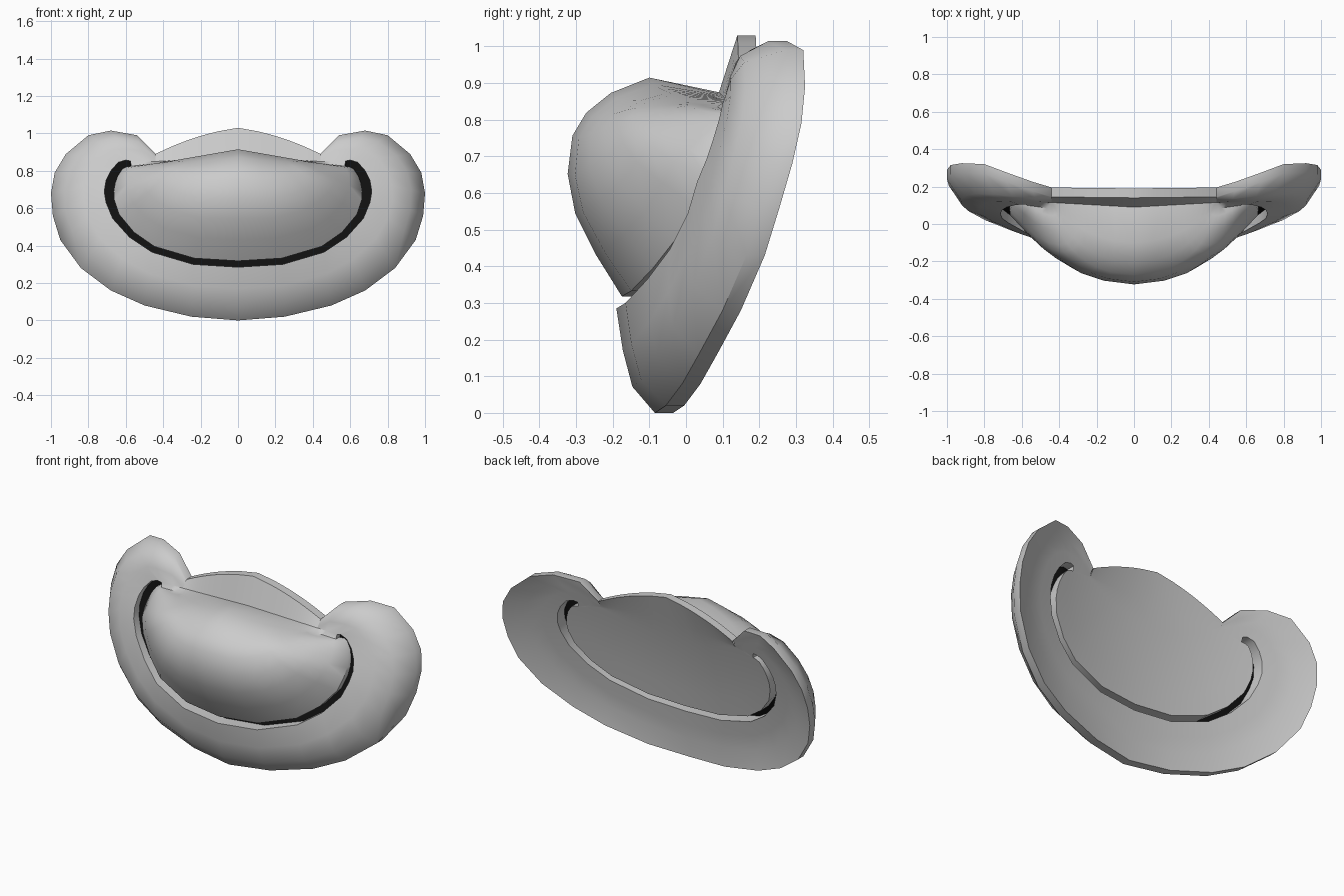
import bpy, bmesh
from mathutils import Vector as V

if "Cube" in bpy.data.objects:
    bpy.data.objects.remove(bpy.data.objects["Cube"])

# right half outlines, bottom centre to upper notch: (x, y, z)
rim = [V(p) for p in [
    (0, -.085, 0), (.25, -.055, .02), (.5, -.01, .08), (.68, .035, .16), (.84, .1, .28),
    (.95, .165, .43), (.99, .205, .56), (1, .24, .68), (.98, .265, .79), (.92, .275, .89),
    (.8, .27, .99), (.68, .225, 1.015), (.54, .175, .99), (.44, .145, .89)]]
lip = [V(p) for p in [
    (0, -.19, .285), (.24, -.165, .3), (.46, -.105, .365), (.58, -.045, .445), (.67, .005, .545),
    (.705, .03, .63), (.715, .055, .69), (.705, .075, .75), (.68, .09, .8), (.64, .1, .845),
    (.6, .105, .857), (.575, .105, .852), (.5, .11, .852), (.44, .115, .85)]]
LAST = 11  # index where the mouth slot ends


def inner_edge(i):
    # step from the lower lip across the slot
    if i == 0:
        n = V((0, 0, 1))
    else:
        t = lip[min(i + 1, LAST)] - lip[i - 1]
        n = V((-t.z, 0, t.x)).normalized()
    width = .033 + .02 * max(0, 1 - abs(i - 6.5) / 4)
    return lip[i] + n * width + V((0, .015, 0))


upper = [inner_edge(i) for i in range(LAST + 1)]
upper[LAST] = V((.572, .1, .825))
S = [(i / LAST) ** .6 for i in range(LAST + 1)]
crease = [V((.43 * s, -.1 + .18 * s * s, .915 - .075 * s)) for s in S]
shelf = [V((.44 * s, .09 + .025 * s, .875 - .025 * s)) for s in S]
top_edge = [V((.44 * s, .14 + .005 * s, 1.03 - .06 * s - .08 * s * s)) for s in S]


def behind(row):
    # project a row onto the gently hollow rear surface
    return [V((p.x, -.035 + .18 * p.x ** 2 + .1 * p.z + .12 * p.z ** 2, p.z)) for p in row]


def shift(row):
    return [p + V((0, .05, 0)) for p in row]


def mix(a, b, t):
    return [p.lerp(q, t) for p, q in zip(a, b)]


def loft(bm, rows):
    vs = [[bm.verts.new(p) for p in r] for r in rows]
    for a, b in zip(vs, vs[1:]):
        for i in range(len(a) - 1):
            bm.faces.new((a[i], a[i + 1], b[i + 1], b[i]))
    return vs


def bridge(bm, edge, col):
    # join cheek to muzzle beyond the end of the slot
    m = len(col) // 2
    bm.faces.new([edge[11], edge[12]] + col[m::-1])
    bm.faces.new([edge[12], edge[13]] + col[:m - 1:-1])


def shell(bm):
    # cheeks and chin band
    rows = [rim]
    for t, k in ((.25, 1), (.6, .7)):
        rows.append([p - V((0, k * (.035 + .035 * min(i, 7) / 7) *
                     (1 if i < 11 else (13 - i) / 3), 0))
                     for i, p in enumerate(mix(rim, lip, t))])
    band = loft(bm, rows + [lip])
    # bulging muzzle, then the shelf and upright strip above it
    rows = [upper]
    for t, b in ((.19, .085), (.38, .156), (.56, .19), (.735, .19), (.84, .16), (.93, .1)):
        rows.append([p - V((0, b * (1 - (i / LAST) ** 1.7), 0))
                     for i, p in enumerate(mix(upper, crease, t))])
    muz = loft(bm, rows + [crease, shelf, top_edge])
    bridge(bm, band[-1], [r[LAST] for r in muz[:8]])
    # rear surfaces
    rear = loft(bm, [shift(rim)] + [behind(mix(rim, lip, t)) for t in (.4, .7, 1)])
    inner = loft(bm, [behind(mix(upper, shelf, t)) for t in (0, .2, .4, .6, .8, 1)]
                 + [shift(top_edge)])
    bridge(bm, rear[-1], [r[LAST] for r in inner[:5]])
    # rim and slot walls
    slot = lip[:LAST + 1]
    for a, b in ((rim, shift(rim)), (top_edge, shift(top_edge)),
                 (slot, behind(slot)), (upper, behind(upper))):
        loft(bm, [a, b])
    end = [slot[-1], upper[-1]]
    loft(bm, [end, behind(end)])


def mouth(bm):
    # sheet halfway through the slot depth
    a = mix(lip, behind(lip), .45)
    b = mix(upper, behind(upper), .45)
    loft(bm, [mix(a, b, -.1), mix(a, b, 1.1)])


def add_mesh(name, build, thick=0):
    bm = bmesh.new()
    build(bm)
    bmesh.ops.remove_doubles(bm, verts=bm.verts, dist=.002)
    bmesh.ops.recalc_face_normals(bm, faces=bm.faces)
    me = bpy.data.meshes.new(name)
    bm.to_mesh(me)
    bm.free()
    ob = bpy.data.objects.new(name, me)
    bpy.context.collection.objects.link(ob)
    ob.modifiers.new("mirror", 'MIRROR').use_clip = True
    if thick:
        ob.modifiers.new("thickness", 'SOLIDIFY').thickness = thick
    bpy.ops.object.select_all(action='DESELECT')
    ob.select_set(True)
    bpy.context.view_layer.objects.active = ob
    bpy.ops.object.convert(target='MESH')
    # make every normal point outwards after mirroring
    bm = bmesh.new()
    bm.from_mesh(ob.data)
    bmesh.ops.recalc_face_normals(bm, faces=bm.faces)
    bm.to_mesh(ob.data)
    bm.free()
    bpy.ops.object.shade_smooth_by_angle(angle=.7)
    return ob


add_mesh("muzzle_shell", shell)
line = add_mesh("mouth_line", mouth, .01)
black = bpy.data.materials.new("black")
black.diffuse_color = (.005, .005, .005, 1)
black.use_nodes = True
black.node_tree.nodes["Principled BSDF"].inputs["Base Color"].default_value = black.diffuse_color
line.data.materials.append(black)
